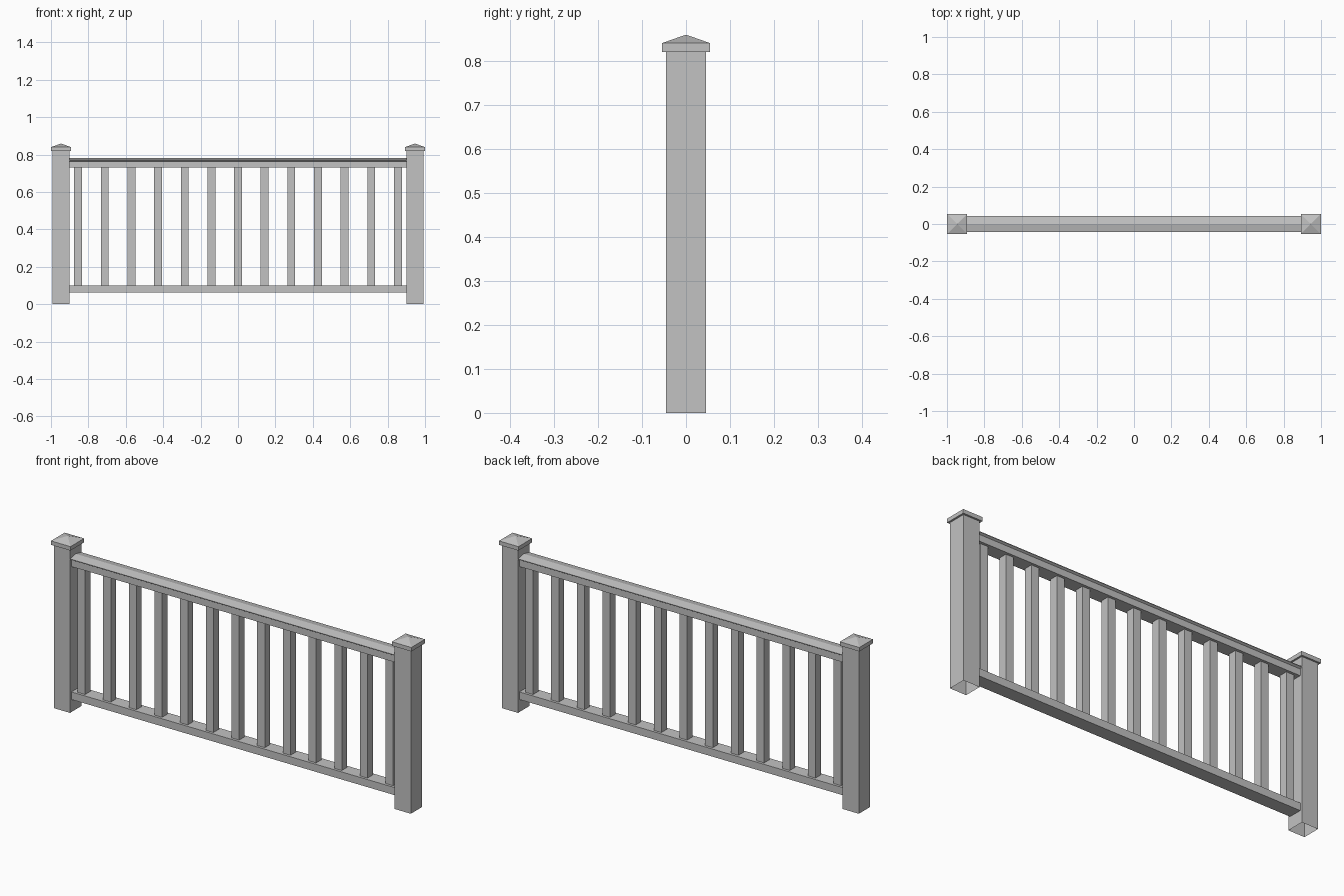
import bpy
import bmesh

if "Cube" in bpy.data.objects:
    bpy.data.objects.remove(bpy.data.objects["Cube"], do_unlink=True)

grey = bpy.data.materials.new("grey_paint")
grey.use_nodes = True
colour = (0.54, 0.54, 0.54, 1)
grey.diffuse_color = colour
grey.node_tree.nodes["Principled BSDF"].inputs["Base Color"].default_value = colour

POST_X, POST_HALF, CAP_HALF = 0.946, 0.045, 0.054
RAIL_END = POST_X - POST_HALF
BALUSTERS = 13


def finish(name, bm):
    bmesh.ops.recalc_face_normals(bm, faces=bm.faces)
    mesh = bpy.data.meshes.new(name)
    bm.to_mesh(mesh)
    bm.free()
    mesh.materials.append(grey)
    obj = bpy.data.objects.new(name, mesh)
    bpy.context.collection.objects.link(obj)
    return obj


def loft(name, x, sections, open_bottom=False):
    """Stack square sections (half width, height); zero width makes a point."""
    bm = bmesh.new()
    rings = []
    for half, z in sections:
        corners = [(-1, -1), (1, -1), (1, 1), (-1, 1)] if half else [(0, 0)]
        rings.append([bm.verts.new((x + i * half, j * half, z)) for i, j in corners])
    for low, high in zip(rings, rings[1:]):
        for i in range(4):
            k = (i + 1) % 4
            top = [high[k], high[i]] if len(high) == 4 else [high[0]]
            bm.faces.new([low[i], low[k]] + top)
    if not open_bottom:
        bm.faces.new(rings[0][::-1])
    if len(rings[-1]) == 4:
        bm.faces.new(rings[-1])
    return finish(name, bm)


def rail(name, half_profile):
    """Extrude a mirrored (y, z) profile between the posts."""
    profile = half_profile + [(-y, z) for y, z in reversed(half_profile) if y > 0]
    bm = bmesh.new()
    ends = [[bm.verts.new((x, y, z)) for y, z in profile] for x in (-RAIL_END, RAIL_END)]
    for i in range(len(profile)):
        k = (i + 1) % len(profile)
        bm.faces.new((ends[0][i], ends[0][k], ends[1][k], ends[1][i]))
    bm.faces.new(ends[0])
    bm.faces.new(ends[1])
    return finish(name, bm)


# Hollow posts with pyramid caps
for side, x in (("right", -POST_X), ("left", POST_X)):
    loft(side + "_post", x, [(POST_HALF, 0), (POST_HALF, 0.82)], open_bottom=True)
    loft(side + "_post_cap", x, [(CAP_HALF, 0.82), (CAP_HALF, 0.84), (0, 0.859)])

# Rails: plain bottom bar, and a top bar with an overhanging ridged handrail
rail("bottom_rail", [(0.034, 0.063), (0.034, 0.101)])
rail("top_rail", [(0.034, 0.73), (0.034, 0.763), (0.044, 0.769), (0.044, 0.772), (0, 0.781)])

# Evenly spaced square balusters
for i in range(BALUSTERS):
    x = -0.855 + i * 1.71 / (BALUSTERS - 1)
    loft(f"baluster_{i + 1}", x, [(0.021, 0.101), (0.021, 0.73)])
